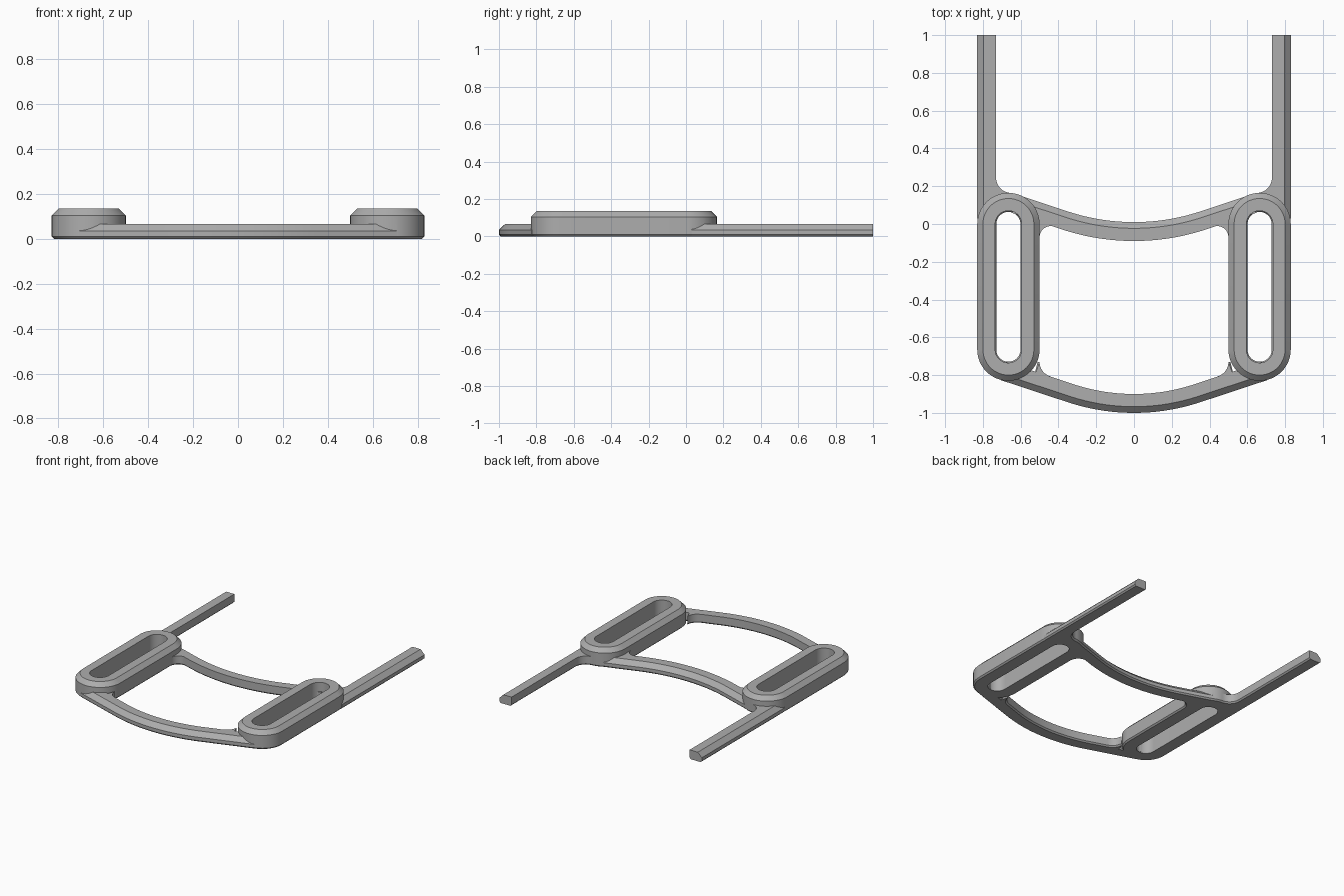
import bpy, bmesh, math
from mathutils import Vector

if "Cube" in bpy.data.objects:
    bpy.data.objects.remove(bpy.data.objects["Cube"])

grey = bpy.data.materials.new("grey")
grey.diffuse_color = (0.42, 0.42, 0.42, 1)
grey.use_nodes = True
grey.node_tree.nodes["Principled BSDF"].inputs["Base Color"].default_value = grey.diffuse_color

RX, R_OUT, RING_Y = 0.665, 0.165, -0.665   # slotted pad centre, radius, front end
H, W, FOOT = 0.067, 0.1, 0.01              # bar height, bar width, bottom chamfer
SLOPE, BEND = 0.33, 0.35                   # straight bar slope, half width of bent middle
BAR = [(FOOT, 0), (0, FOOT), (0, 0.035), (0.033, H), (W, H), (W, FOOT), (W - FOOT, 0)]


def loft(name, rings, loop=False):
    """Bridge equal point rings into a closed solid."""
    bm = bmesh.new()
    rows = [[bm.verts.new(p) for p in r] for r in rings]
    n = len(rows[0])
    pairs = list(zip(rows, rows[1:])) + ([(rows[-1], rows[0])] if loop else [])
    for a, b in pairs:
        for i in range(n):
            j = (i + 1) % n
            bm.faces.new((a[i], a[j], b[j], b[i]))
    if not loop:
        bm.faces.new(rows[0])
        bm.faces.new(rows[-1])
    bmesh.ops.recalc_face_normals(bm, faces=bm.faces)
    me = bpy.data.meshes.new(name)
    bm.to_mesh(me)
    bm.free()
    me.materials.append(grey)
    ob = bpy.data.objects.new(name, me)
    bpy.context.collection.objects.link(ob)
    return ob


def sweep(name, path):
    """Run the bar section along (edge point, inward direction) pairs."""
    return loft(name, [[(p.x + n.x * d, p.y + n.y * d, z) for d, z in BAR] for p, n in path])


def bar(name, y0, end, inward):
    """Bent cross bar: arc in the middle, straight tangents to the pads."""
    rad = BEND / math.sin(math.atan(SLOPE))
    path = []
    for x in [-end] + [BEND * i / 12 for i in range(-12, 13)] + [end]:
        a = min(abs(x), BEND)
        y = rad - math.sqrt(rad * rad - a * a) + (abs(x) - a) * SLOPE
        s = math.copysign(a / math.sqrt(rad * rad - a * a), x)
        path.append((Vector((x, y0 + y)), Vector((-s, 1)).normalized() * inward))
    return sweep(name, path)


def slot_pad(name, cx):
    """Rounded pad with chamfered rim and a long slot."""
    section = [(R_OUT - FOOT, 0), (R_OUT, FOOT), (R_OUT, 0.105), (0.135, 0.135),
               (0.07, 0.135), (0.07, 0.01), (0.064, 0)]
    rings = []
    for r, z in section:
        ring = []
        for cy, start in ((0, 0), (RING_Y, math.pi)):
            for i in range(25):
                a = start + math.pi * i / 24
                ring.append((cx + r * math.cos(a), cy + r * math.sin(a), z))
        rings.append(ring)
    return loft(name, rings, loop=True)


def fillet(name, side, centre, r, a0, a1, back):
    """Concave web: arc from a0 to a1 (degrees) closed by a hidden back point."""
    def ring(rr, z):
        pts = [(centre[0] + rr * math.cos(math.radians(a0 + (a1 - a0) * i / 12)),
                centre[1] + rr * math.sin(math.radians(a0 + (a1 - a0) * i / 12)))
               for i in range(13)] + [back]
        return [(side * x, y, z) for x, y in pts]
    return loft(name, [ring(r + FOOT, 0), ring(r, FOOT), ring(r, H)])


parts = []
lean = math.degrees(math.atan(SLOPE))
for side, label in ((-1, "left"), (1, "right")):
    parts.append(slot_pad(label + "_pad", side * RX))
    # straight rear arm
    n = Vector((-side, 0))
    parts.append(sweep(label + "_arm", [(Vector((side * 0.83, y)), n) for y in (0.03, 1.0)]))
    # webs in the inner corners
    parts.append(fillet(label + "_arm_web", side, (0.65, 0.2445), 0.08, 0, -87, (0.745, 0.13)))
    parts.append(fillet(label + "_front_web", side, (0.42, -0.73), 0.08, 0, -90 + lean, (0.53, -0.81)))
    parts.append(fillet(label + "_back_web", side, (0.44, -0.071), 0.06, 0, 90 + lean, (0.53, 0.05)))

# cross bars
parts.append(bar("front_bar", -1.0, 0.708, 1))
parts.append(bar("back_bar", 0.01, 0.613, -1))

# fuse everything into one solid frame
frame = parts[0]
frame.name = "frame"
bpy.context.view_layer.objects.active = frame
for p in parts[1:]:
    m = frame.modifiers.new("union", "BOOLEAN")
    m.operation, m.solver, m.object = "UNION", "MANIFOLD", p
    bpy.ops.object.modifier_apply(modifier=m.name)
    bpy.data.objects.remove(p)

frame.select_set(True)
bpy.ops.object.shade_smooth_by_angle(angle=math.radians(25))
